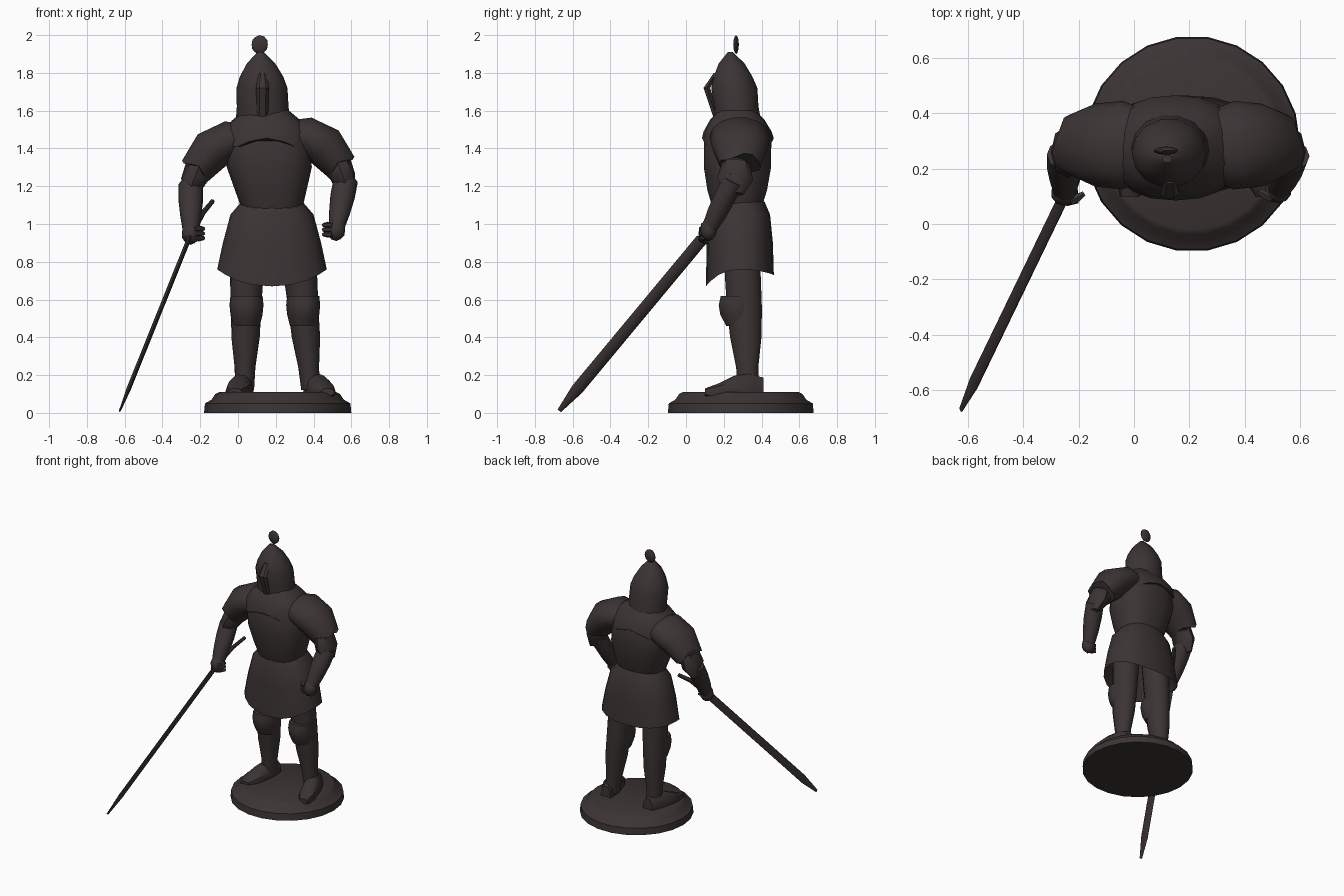
import bpy, bmesh, math
from mathutils import Vector

default_cube = bpy.data.objects.get("Cube")
if default_cube:
    bpy.data.objects.remove(default_cube)

# One dark bronze colour for the whole statuette
COLOR = (.045, .034, .034, 1)
bronze = bpy.data.materials.new("dark bronze")
bronze.use_nodes = True
bronze.diffuse_color = COLOR
bronze.node_tree.nodes["Principled BSDF"].inputs["Base Color"].default_value = COLOR

AXIS_X, AXIS_Y, AXIS_Z = Vector((1, 0, 0)), Vector((0, 1, 0)), Vector((0, 0, 1))


def finish(ob, name, angle=40):
    """Name, colour and shade a finished part."""
    ob.name = name
    ob.data.materials.append(bronze)
    bpy.ops.object.select_all(action="DESELECT")
    ob.select_set(True)
    bpy.context.view_layer.objects.active = ob
    bpy.ops.object.shade_smooth_by_angle(angle=math.radians(angle))


def rounded(value, box):
    """Push a sine or cosine outward for a boxier ring."""
    return math.copysign(abs(value) ** box, value)


def loft(name, centres, radii, axis=None, side=AXIS_X, sides=14, box=1, hem=None, wave=None):
    """Skin elliptical rings; the ring with index hem is displaced by wave(angle)."""
    bm = bmesh.new()
    rings = []
    last = len(centres) - 1
    for index, (centre, (wide, deep)) in enumerate(zip(centres, radii)):
        along = axis or centres[min(index + 1, last)] - centres[max(index - 1, 0)]
        along = along.normalized()
        across = (side - along * side.dot(along)).normalized()
        outward = along.cross(across)
        ring = []
        for k in range(sides):
            angle = math.tau * k / sides
            point = centre + across * wide * rounded(math.cos(angle), box)
            point += outward * deep * rounded(math.sin(angle), box)
            if index == hem:
                point += along * wave(angle)
            ring.append(bm.verts.new(point))
        rings.append(ring)
    for lower, upper in zip(rings, rings[1:]):
        for k in range(sides):
            bm.faces.new((lower[k - 1], lower[k], upper[k], upper[k - 1]))
    bm.faces.new(rings[0])
    bm.faces.new(rings[-1])
    bmesh.ops.recalc_face_normals(bm, faces=bm.faces)
    mesh = bpy.data.meshes.new(name)
    bm.to_mesh(mesh)
    bm.free()
    ob = bpy.data.objects.new(name, mesh)
    bpy.context.collection.objects.link(ob)
    finish(ob, name)


def limb(name, start, end, radii, **options):
    """Straight loft with evenly spaced rings."""
    start, end = Vector(start), Vector(end)
    steps = len(radii) - 1
    centres = [start.lerp(end, i / steps) for i in range(steps + 1)]
    loft(name, centres, radii, **options)


def column(name, foot, head, rows, **options):
    """Upright loft from rows of (height, half width, half depth), leaning from foot to head."""
    foot, head = Vector(foot), Vector(head)
    low, high = rows[0][0], rows[-1][0]
    centres = []
    for z, wide, deep in rows:
        x, y = foot.lerp(head, (z - low) / (high - low))
        centres.append(Vector((x, y, z)))
    loft(name, centres, [row[1:] for row in rows], axis=AXIS_Z, **options)


def ball(name, centre, radii):
    """Low-poly ellipsoid."""
    bpy.ops.mesh.primitive_ico_sphere_add(subdivisions=2, radius=1, location=centre, scale=radii)
    finish(bpy.context.object, name)


# Stepped round plinth
PLINTH = (.21, .29)
plinth_steps = ((0, .39), (.05, .385), (.07, .35), (.1, .33), (.11, .31))
column("plinth", PLINTH, PLINTH, [(z, r, r) for z, r in plinth_steps], sides=22)

# Legs, knee guards and boots
for name, s in (("right", -1), ("left", 1)):
    column(name + "_leg", (.21 + s * .175, .33), (.18 + s * .13, .29),
           [(.12, .05, .06), (.24, .055, .06), (.4, .075, .085), (.55, .08, .095), (.95, .1, .1)])
    knee = .195 + s * .15
    column(name + "_knee_guard", (knee, .28), (knee, .27),
           [(.46, .07, .07), (.52, .085, .1), (.57, .09, .105), (.62, .085, .09)], sides=10)
    limb(name + "_boot", (.21 + s * .175, .41, .11), (.23 + s * .245, .1, .11),
         [(.04, .08), (.06, .1), (.065, .09), (.065, .05), (.035, .02)],
         axis=-AXIS_Y, sides=10, box=.8)


# Flared skirt with a dipping hem, folded inward underneath
def skirt_hem(angle):
    return -(.09 if math.sin(angle) < 0 else .03) * math.sin(angle) ** 2


HIPS = (.18, .285)
column("skirt", HIPS, HIPS,
       [(.95, .15, .1), (.76, .29, .18), (.9, .26, .175), (1.05, .22, .16), (1.12, .16, .13)],
       sides=20, box=.85, hem=1, wave=skirt_hem)

# Cuirass with a scalloped mantle over the shoulders
column("cuirass", (.18, .27), (.15, .275),
       [(1.08, .16, .13), (1.18, .19, .16), (1.3, .225, .18), (1.44, .23, .18), (1.54, .17, .14)],
       sides=18, box=.8)
column("mantle", (.15, .275), (.15, .27),
       [(1.43, .24, .19), (1.49, .235, .18), (1.55, .18, .145), (1.6, .12, .1)],
       sides=20, box=.85, hem=0, wave=lambda angle: .025 * math.cos(4 * angle))

# Pointed helmet with neck guard, face ridge and plume
column("helmet", (.135, .28), (.12, .235),
       [(1.5, .15, .13), (1.62, .137, .12), (1.72, .135, .125), (1.78, .115, .105),
        (1.85, .075, .07), (1.91, .018, .014)])
nose = [Vector((.13, y, z)) for y, z in ((.16, 1.57), (.11, 1.72), (.16, 1.8))]
loft("face_ridge", nose, [(.03, .02), (.035, .02), (.02, .015)], axis=AXIS_Z, sides=6)
ball("plume", (.115, .265, 1.95), (.045, .015, .05))

# Arms: pauldron, elbow guard, upper arm, forearm and fist on each side
for name, s, drop, fist in (("right", -1, .02, (-.25, .11, .95)), ("left", 1, 0, (.52, .12, .97))):
    def arm(reach, y, z):
        return Vector((.16 + s * reach, y, z - drop))

    shoulder = [arm(reach, .285, z) for reach, z in ((.1, 1.47), (.2, 1.465), (.3, 1.41), (.38, 1.31))]
    loft(name + "_pauldron", shoulder, [(.12, .08), (.16, .105), (.15, .115), (.11, .09)], side=AXIS_Y,
         hem=3, wave=lambda angle: .02 * math.cos(3 * angle))
    elbow = arm(.41, .25, 1.23)
    limb(name + "_upper_arm", arm(.3, .28, 1.38), elbow, [(.08, .075), (.065, .06)], side=AXIS_Y)
    limb(name + "_elbow_guard", arm(.37, .265, 1.32), arm(.43, .255, 1.16),
         [(.075, .07), (.095, .065), (.05, .025)], side=AXIS_Y, sides=8)
    limb(name + "_forearm", elbow, fist, [(.065, .06), (.065, .06), (.055, .055), (.04, .04)], sides=10)
    fist = Vector(fist)
    ball(name + "_fist", fist, (.05, .045, .06))
    # Curled fingers
    for k in range(3):
        knuckle = fist - AXIS_X * s * .02 - AXIS_Y * .03 + AXIS_Z * .025 * (1 - k)
        limb(name + "_finger", knuckle, knuckle - AXIS_X * s * .05 + AXIS_Y * .03,
             [(.014, .014), (.017, .017), (.01, .01)], side=AXIS_Z, sides=6)

# Sword: flat blade slanting down to the ground, curved grip and guard
tip, guard, pommel = Vector((-.625, -.67, .012)), Vector((-.26, .085, .92)), Vector((-.135, .28, 1.12))
flat = Vector((.23, -.79, .57))
limb("blade", tip, guard, [(.012, .005)] + [(.033, .012)] * 8, side=flat, sides=8)
bend = guard.lerp(pommel, .6) + AXIS_Z * .02
loft("grip", [guard, bend, pommel], [(.02, .014), (.018, .014), (.015, .012)], side=flat, sides=8)
limb("cross_guard", guard - AXIS_X * .02, guard + AXIS_X * .06, [(.012, .012), (.02, .018), (.01, .01)],
     side=AXIS_Y, sides=6)
